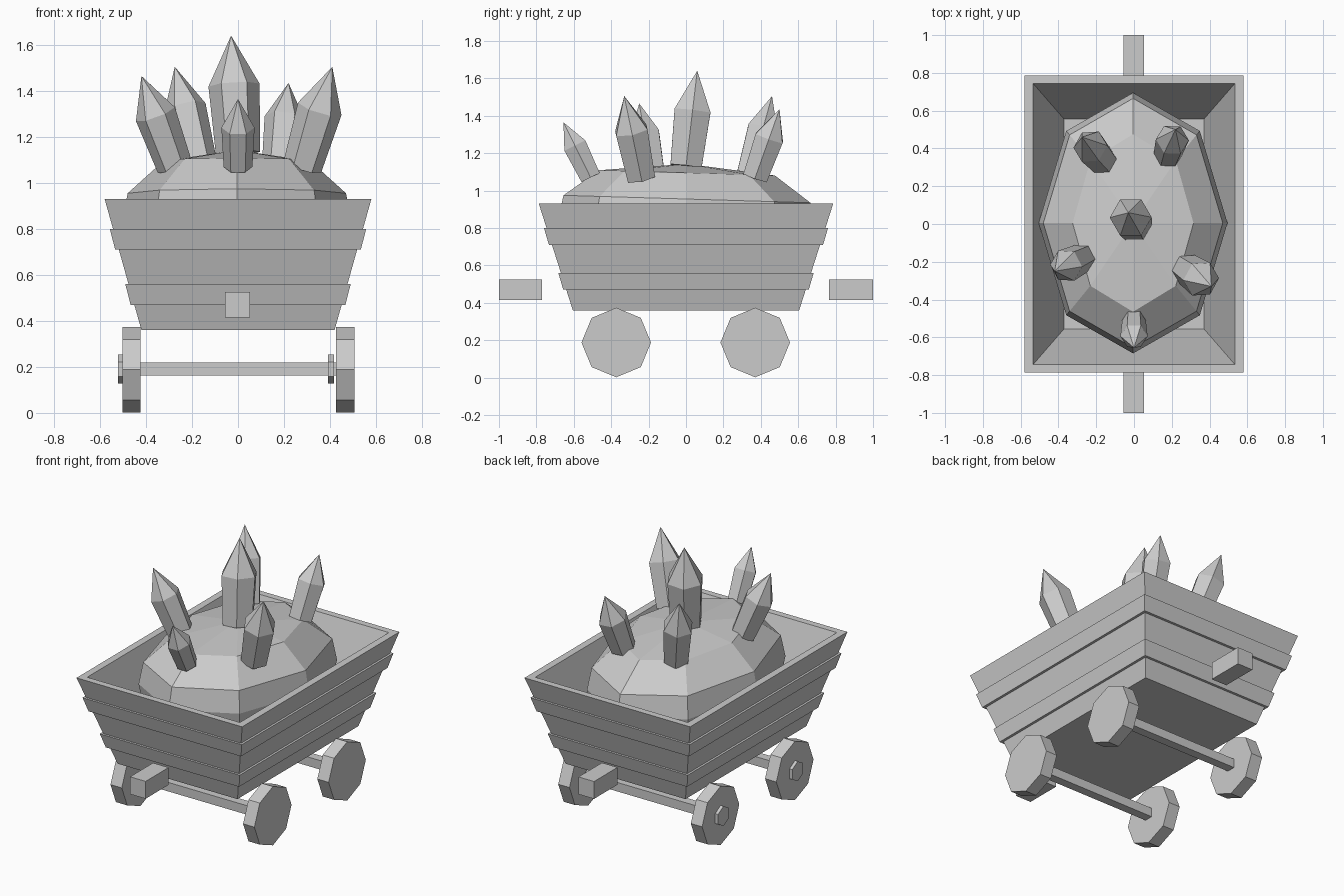
import bpy, bmesh, math
from mathutils import Vector

cube = bpy.data.objects.get("Cube")
if cube:
    bpy.data.objects.remove(cube, do_unlink=True)

GREY = (0.6, 0.6, 0.6, 1)
stone = bpy.data.materials.new("plain_grey")
stone.use_nodes = True
stone.diffuse_color = GREY
stone.node_tree.nodes["Principled BSDF"].inputs["Base Color"].default_value = GREY


def finish(name, bm):
    bmesh.ops.recalc_face_normals(bm, faces=bm.faces)
    mesh = bpy.data.meshes.new(name)
    bm.to_mesh(mesh)
    bm.free()
    mesh.materials.append(stone)
    obj = bpy.data.objects.new(name, mesh)
    bpy.context.collection.objects.link(obj)
    return obj


def loft(name, rings):
    """Skin a stack of equal-length point rings and cap both ends."""
    bm = bmesh.new()
    loops = [[bm.verts.new(p) for p in ring] for ring in rings]
    for a, b in zip(loops, loops[1:]):
        for i in range(len(a)):
            j = (i + 1) % len(a)
            bm.faces.new((a[i], a[j], b[j], b[i]))
    bm.faces.new(loops[0])
    bm.faces.new(loops[-1])
    bmesh.ops.remove_doubles(bm, verts=bm.verts, dist=0.0005)
    return finish(name, bm)


def rect(x, y, z):
    return [(-x, -y, z), (x, -y, z), (x, y, z), (-x, y, z)]


def box(name, x, y, z):
    return loft(name, [[(px, py, pz) for px, py in
                        ((x[0], y[0]), (x[1], y[0]), (x[1], y[1]), (x[0], y[1]))] for pz in z])


def disc(name, x0, x1, y, z, radius, sides):
    """Prism along x with a vertex at the top."""
    angles = [math.tau * i / sides for i in range(sides)]
    return loft(name, [[(x, y + radius * math.sin(a), z + radius * math.cos(a))
                        for a in angles] for x in (x0, x1)])


# Tub: flared rectangular shell with two raised plank bands and a hollow inside
def wall(z, out=0.0):
    t = (z - 0.36) / 0.57
    return rect(0.42 + 0.16 * t + out, 0.605 + 0.182 * t + out, z)


rings = [wall(0.36)]
for low, high in ((0.47, 0.56), (0.71, 0.80)):
    rings += [wall(low), wall(low, 0.016), wall(high, 0.014), wall(high)]
rings += [wall(0.93), rect(0.535, 0.745, 0.93), rect(0.37, 0.555, 0.40)]
loft("tub", rings)

# Couplers at both ends
box("front_coupler", (-0.056, 0.053), (-1.0, -0.77), (0.415, 0.525))
box("back_coupler", (-0.056, 0.053), (0.765, 1.0), (0.415, 0.525))

# Wheels, hubs and axles
for end, y in (("front", -0.373), ("back", 0.37)):
    box(end + "_axle", (-0.43, 0.43), (y - 0.028, y + 0.028), (0.163, 0.22))
    for side, x in (("right", -0.502), ("left", 0.427)):
        disc(f"{end}_{side}_wheel", x, x + 0.079, y, 0.188, 0.186, 8)
    disc(end + "_right_hub", -0.522, -0.5, y, 0.19, 0.063, 6)
    disc(end + "_left_hub", 0.392, 0.418, y, 0.19, 0.063, 6)

# Ore heap: faceted eight-sided mound
heap = []
for rx, ry, z in ((0.36, 0.52, 0.41), (0.46, 0.64, 0.6), (0.5, 0.69, 0.82),
                  (0.475, 0.66, 0.955), (0.32, 0.47, 1.095), (0.0003, 0.0003, 1.143)):
    heap.append([])
    for i in range(8):
        a = math.tau * i / 8
        y = ry * math.sin(a)
        heap[-1].append((rx * math.cos(a) - 0.005, y + 0.005, z - 0.03 * y))
loft("ore_heap", heap)


# Crystals: six-sided shafts with pointed tips
def crystal(name, base, tip, radius):
    base, tip = Vector(base), Vector(tip)
    axis = tip - base
    u = Vector((1, 0, 0))
    u = (u - axis * (u.dot(axis) / axis.length_squared)).normalized()
    v = axis.normalized().cross(u)
    stack = []
    for t, r in ((0, 0.92), (0.58, 1.06), (1, 0.003)):
        stack.append([base + axis * t + (u * math.cos(a) + v * math.sin(a)) * radius * r
                      for a in (math.tau * i / 6 for i in range(6))])
    loft(name, stack)


for name, base, tip, radius in (
        ("middle_crystal", (0, 0, 1.13), (-0.03, 0.06, 1.64), 0.105),
        ("front_crystal", (0, -0.51, 1.07), (0, -0.655, 1.365), 0.068),
        ("front_left_crystal", (0.28, -0.24, 1.07), (0.41, -0.33, 1.505), 0.093),
        ("front_right_crystal", (-0.275, -0.18, 1.07), (-0.42, -0.25, 1.465), 0.085),
        ("back_right_crystal", (-0.17, 0.34, 1.08), (-0.275, 0.46, 1.505), 0.087),
        ("back_left_crystal", (0.18, 0.37, 1.07), (0.22, 0.5, 1.435), 0.083)):
    crystal(name, base, tip, radius)
